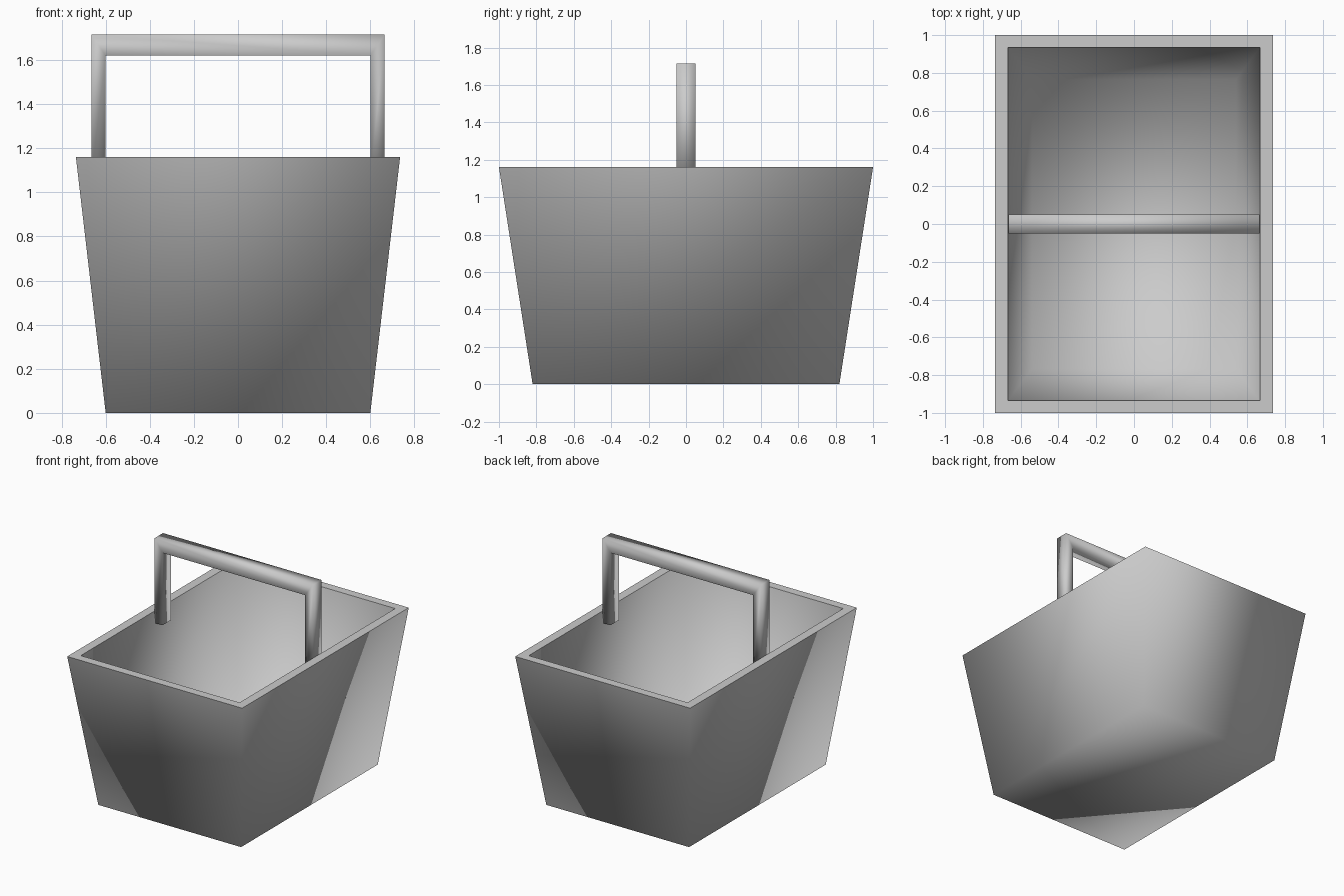
import bpy
import bmesh

cube = bpy.data.objects.get("Cube")
if cube:
    bpy.data.objects.remove(cube, do_unlink=True)

# Single plain grey for the whole model
grey = bpy.data.materials.new("light grey")
grey.use_nodes = True
colour = (0.6, 0.6, 0.6, 1)
grey.diffuse_color = colour
grey.node_tree.nodes["Principled BSDF"].inputs["Base Color"].default_value = colour


def skin_rings(name, rings, sharp_rings=()):
    """Bridge consecutive four-point rings, cap both ends and shade smooth."""
    bm = bmesh.new()
    loops = [[bm.verts.new(p) for p in ring] for ring in rings]
    for a, b in zip(loops, loops[1:]):
        for i in range(4):
            j = (i + 1) % 4
            bm.faces.new((a[i], a[j], b[j], b[i]))
    bm.faces.new(loops[0])
    bm.faces.new(loops[-1])
    bmesh.ops.recalc_face_normals(bm, faces=bm.faces)
    for face in bm.faces:
        face.smooth = True
    for r in sharp_rings:
        for i in range(4):
            bm.edges.get((loops[r][i], loops[r][(i + 1) % 4])).smooth = False
    mesh = bpy.data.meshes.new(name)
    bm.to_mesh(mesh)
    bm.free()
    mesh.materials.append(grey)
    obj = bpy.data.objects.new(name, mesh)
    bpy.context.collection.objects.link(obj)
    return obj


def rectangle(x, y, z):
    return [(-x, -y, z), (x, -y, z), (x, y, z), (-x, y, z)]


# Tapered bin: outer base, outer rim, inner rim, inner floor
skin_rings("basket_body", [
    rectangle(0.60, 0.82, 0.0),
    rectangle(0.735, 1.0, 1.16),
    rectangle(0.667, 0.935, 1.16),
    rectangle(0.54, 0.765, 0.07),
], sharp_rings=(1, 2))


# Carrying handle: a rectangular bar with mitred corners
def bar_section(outer, inner, half_depth=0.05):
    (xo, zo), (xi, zi) = outer, inner
    return [(xo, -half_depth, zo), (xi, -half_depth, zi),
            (xi, half_depth, zi), (xo, half_depth, zo)]


x_out, x_in, z_foot, z_under, z_top = 0.665, 0.60, 1.07, 1.62, 1.715
skin_rings("handle", [
    bar_section((-x_out, z_foot), (-x_in, z_foot)),
    bar_section((-x_out, z_top), (-x_in, z_under)),
    bar_section((x_out, z_top), (x_in, z_under)),
    bar_section((x_out, z_foot), (x_in, z_foot)),
])
